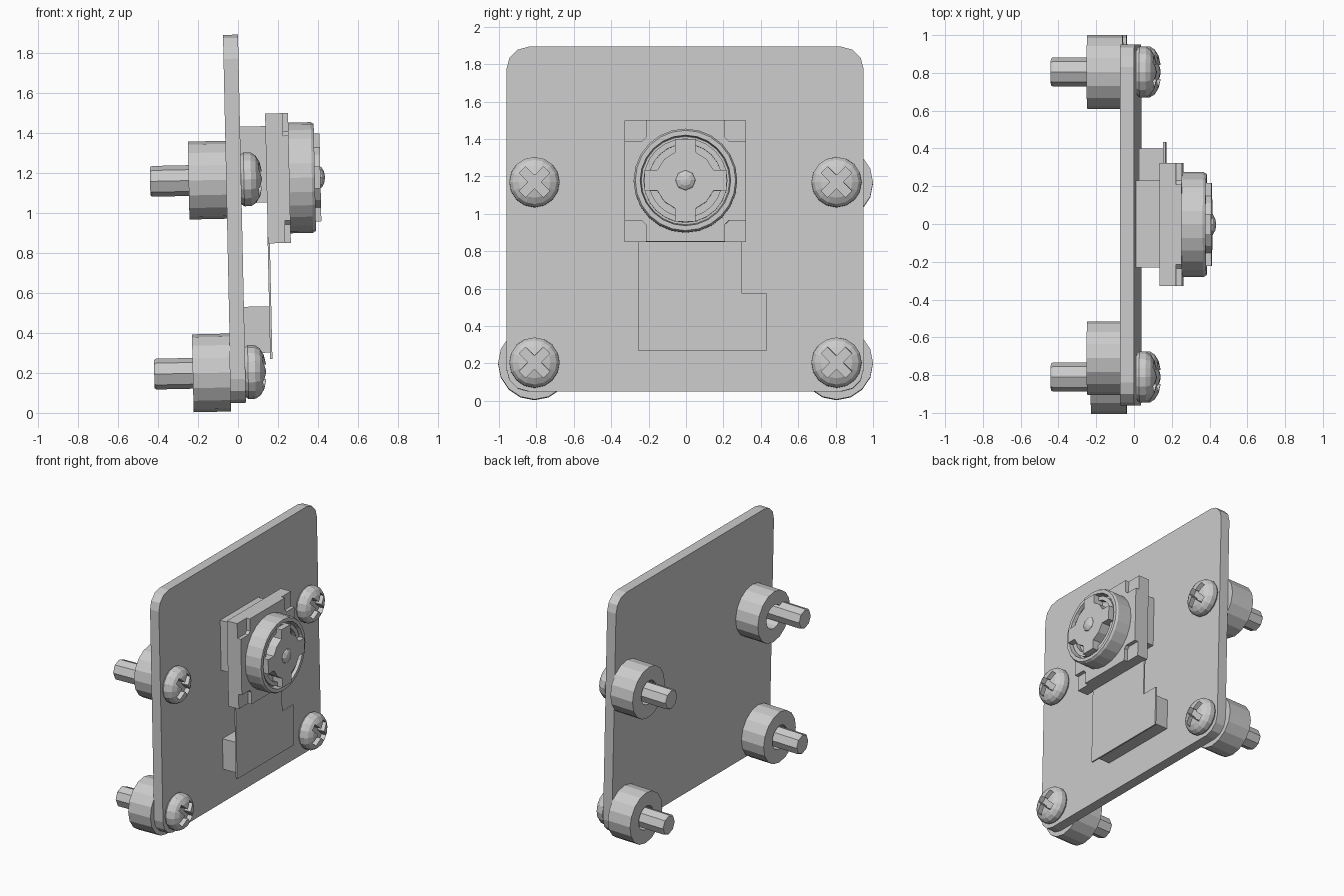
import bpy, bmesh
from math import sin, cos, pi, sqrt
from mathutils import Matrix

if "Cube" in bpy.data.objects:
    bpy.data.objects.remove(bpy.data.objects["Cube"])

# Whole assembly leans back slightly: local x is the board normal
TILT = Matrix.Rotation(-0.0217, 4, 'Y')
CZ = 1.17  # height of the camera centre


def loft(name, rings, closed=False):
    """Skin a list of equal-length point rings, capped unless closed on itself."""
    bm = bmesh.new()
    rv = [[bm.verts.new(p) for p in ring] for ring in rings]
    pairs = list(zip(rv, rv[1:])) + ([(rv[-1], rv[0])] if closed else [])
    for a, b in pairs:
        for i in range(len(a)):
            j = (i + 1) % len(a)
            bm.faces.new((a[i], a[j], b[j], b[i]))
    if not closed:
        bm.faces.new(rv[0])
        bm.faces.new(rv[-1])
    bmesh.ops.recalc_face_normals(bm, faces=bm.faces[:])
    me = bpy.data.meshes.new(name)
    bm.to_mesh(me)
    bm.free()
    me.transform(TILT)
    ob = bpy.data.objects.new(name, me)
    bpy.context.collection.objects.link(ob)
    return ob


def prism(name, outline, x0, x1):
    return loft(name, [[(x, y, z) for y, z in outline] for x in (x0, x1)])


def lathe(name, y, z, profile, n=16, closed=False):
    """Revolve (x, radius) points around an x-directed axis."""
    return loft(name, [[(x, y + r * cos(2 * pi * i / n), z + r * sin(2 * pi * i / n))
                        for i in range(n)] for x, r in profile], closed)


def rect(y0, y1, z0, z1):
    return [(y0, z0), (y1, z0), (y1, z1), (y0, z1)]


def plus(cy, cz, h, w, c, turn=0.0):
    """Plus outline: arm reach h, arm half width w, inner corner chamfer c."""
    pts = []
    for q in range(4):
        a = q * pi / 2 + turn
        for u, v in ((h, w), (w + c, w), (w, w + c), (w, h)):
            pts.append((cy + u * cos(a) - v * sin(a), cz + u * sin(a) + v * cos(a)))
    return pts


# Circuit board with rounded corners
R = 0.12
corners = [(0.95 - R, 1.893 - R), (-0.96 + R, 1.893 - R),
           (-0.96 + R, 0.05 + R), (0.95 - R, 0.05 + R)]
board = [(y + R * cos((q + k / 3) * pi / 2), z + R * sin((q + k / 3) * pi / 2))
         for q, (y, z) in enumerate(corners) for k in range(4)]
prism("circuit_board", board, -0.034, 0.041)

# Screws with cross recess, and spacers (one spacer sits off-centre)
for side, y in (("left", -0.81), ("right", 0.805)):
    for level, z in (("lower", 0.203), ("upper", 1.168)):
        tag = f"{level}_{side}"
        sy = -0.71 if tag == "upper_left" else y
        lathe("spacer_" + tag, sy, z, [(-0.222, 0.195), (-0.034, 0.195),
                                       (-0.034, 0.09), (-0.222, 0.09)], 16, True)
        lathe("screw_shaft_" + tag, y, z, [(-0.415, 0.07), (-0.405, 0.077),
                                           (0.05, 0.077)], 8)
        head = lathe("screw_head_" + tag, y, z,
                     [(0.041, 0.125), (0.055, 0.135), (0.09, 0.134), (0.115, 0.118),
                      (0.135, 0.085), (0.145, 0.04)], 16)
        cutter = prism("recess_cutter", plus(y, z, 0.092, 0.024, 0.004, pi / 4), 0.09, 0.2)
        cutter.hide_render = True
        mod = head.modifiers.new("recess", 'BOOLEAN')
        mod.operation, mod.object, mod.solver = 'DIFFERENCE', cutter, 'EXACT'
        bpy.context.view_layer.objects.active = head
        bpy.ops.object.modifier_apply(modifier=mod.name)
        bpy.data.objects.remove(cutter)

# Camera mount: backing block, square base and raised face with corner notches
prism("backing_block", rect(-0.23, 0.23, 1.05, 1.432), 0.041, 0.168)
prism("camera_base", rect(-0.328, 0.322, CZ - 0.325, CZ + 0.325), 0.168, 0.255)
prism("camera_face", plus(-0.003, CZ, 0.325, 0.212, 0.02), 0.25, 0.283)

# Lens barrel with recessed floor
lathe("lens_barrel", -0.003, CZ, [(0.28, 0.277), (0.395, 0.277), (0.41, 0.268), (0.41, 0.242),
                                  (0.36, 0.236)], 24)

# Four-armed lens retainer: hub joined to its arms as one outline
hw, hub, reach = 0.055, 0.16, 0.22
retainer = []
for q in range(4):
    a = q * pi / 2
    s = sqrt(hub * hub - hw * hw)
    d = hub * cos(pi / 4)
    for u, v in ((reach, -hw), (reach, hw), (s, hw), (d, d), (hw, s)):
        retainer.append((u * cos(a) - v * sin(a) - 0.003, CZ + u * sin(a) + v * cos(a)))
prism("lens_retainer", retainer, 0.35, 0.438)
lathe("lens_inner_step", -0.003, CZ, [(0.35, 0.225), (0.395, 0.225),
                                      (0.395, 0.195), (0.35, 0.195)], 24, True)
lathe("lens_glass", -0.003, CZ, [(0.43, 0.058), (0.445, 0.05), (0.456, 0.03), (0.46, 0.008)], 8)

# Ribbon cable (stepped outline) and its connector
ribbon = [(-0.257, 0.265), (0.433, 0.265), (0.433, 0.57), (0.3, 0.57),
          (0.3, 0.88), (-0.257, 0.88)]
prism("ribbon_cable", ribbon, 0.167, 0.178)
prism("ribbon_connector", rect(-0.23, 0.4, 0.298, 0.53), 0.041, 0.168)
